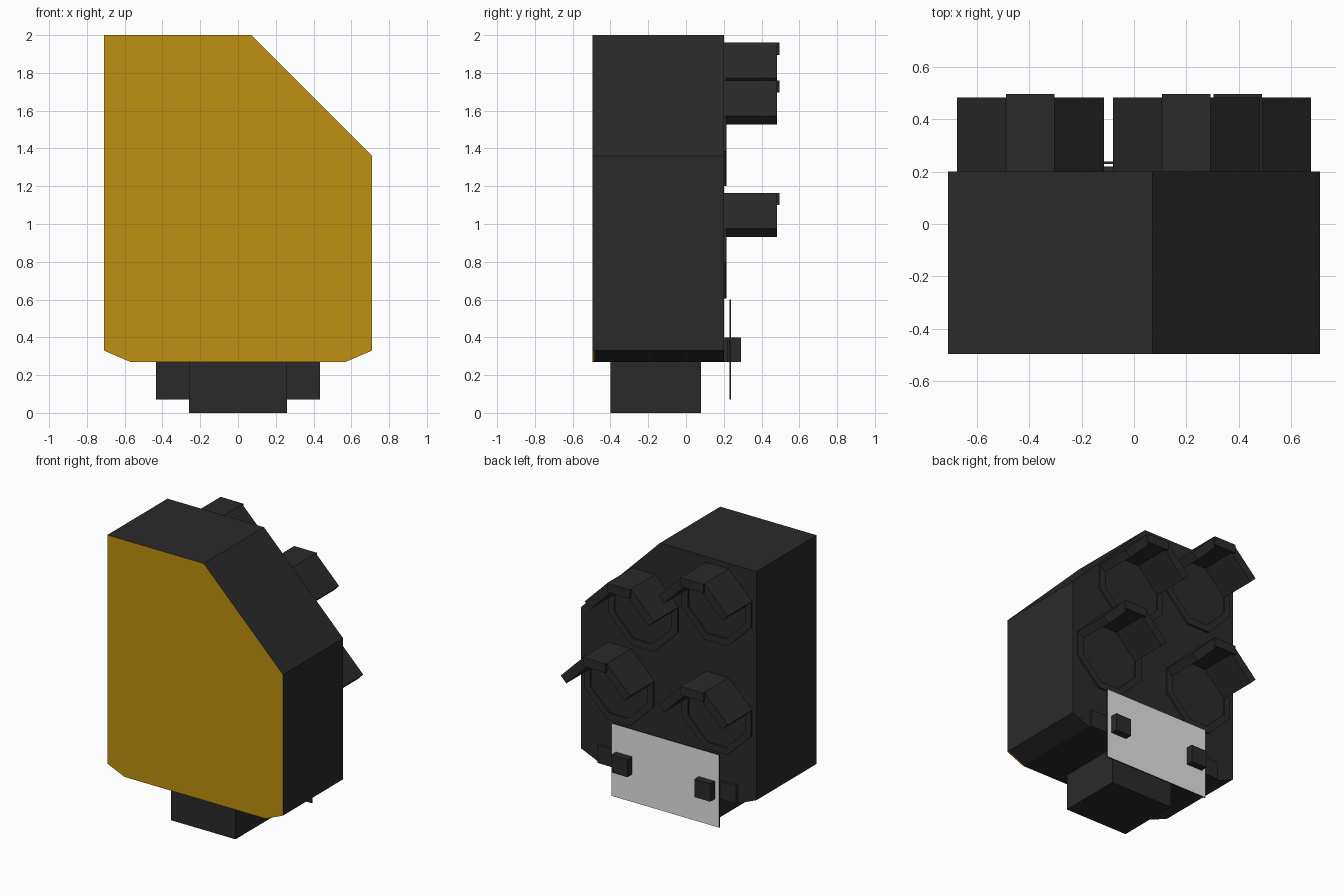
import bpy
import bmesh

if "Cube" in bpy.data.objects:
    bpy.data.objects.remove(bpy.data.objects["Cube"])


def material(name, rgb):
    m = bpy.data.materials.new(name)
    m.diffuse_color = (*rgb, 1.0)
    m.use_nodes = True
    m.node_tree.nodes["Principled BSDF"].inputs["Base Color"].default_value = m.diffuse_color
    return m


BLACK = material("black", (0.023, 0.023, 0.023))
YELLOW = material("yellow", (0.52, 0.28, 0.005))
WHITE = material("pale grey", (0.78, 0.78, 0.78))


def add_object(name, bm, mats, rule=None):
    bmesh.ops.recalc_face_normals(bm, faces=bm.faces)
    bm.normal_update()
    if rule:
        for f in bm.faces:
            f.material_index = 1 if rule(f.normal) else 0
    mesh = bpy.data.meshes.new(name)
    bm.to_mesh(mesh)
    bm.free()
    for m in mats:
        mesh.materials.append(m)
    ob = bpy.data.objects.new(name, mesh)
    bpy.context.collection.objects.link(ob)
    return ob


def prism(name, points, y0, y1, mats=(BLACK,), rule=None):
    """Extrude an xz outline from y0 to y1."""
    bm = bmesh.new()
    face = bm.faces.new([bm.verts.new((x, y0, z)) for x, z in points])
    ext = bmesh.ops.extrude_face_region(bm, geom=[face])
    verts = [v for v in ext["geom"] if isinstance(v, bmesh.types.BMVert)]
    bmesh.ops.translate(bm, verts=verts, vec=(0, y1 - y0, 0))
    return add_object(name, bm, mats, rule)


def box(name, x0, x1, y0, y1, z0, z1, mats=(BLACK,), rule=None):
    return prism(name, [(x0, z0), (x1, z0), (x1, z1), (x0, z1)], y0, y1, mats, rule)


def octagon(cx, cz, a, b):
    pts = [(b, a), (a, b), (a, -b), (b, -a), (-b, -a), (-a, -b), (-a, b), (-b, a)]
    return [(cx + x, cz + z) for x, z in pts]


def ring(name, cx, cz, y0, y1):
    """Octagonal rim around a lens."""
    bm = bmesh.new()
    loops = []
    for a, b in ((0.28, 0.0925), (0.23, 0.076)):
        for y in (y0, y1):
            loops.append([bm.verts.new((x, y, z)) for x, z in octagon(cx, cz, a, b)])
    o0, o1, i0, i1 = loops
    for p, q in ((o0, o1), (o1, i1), (i1, i0), (i0, o0)):
        for k in range(8):
            n = (k + 1) % 8
            bm.faces.new((p[k], p[n], q[n], q[k]))
    return add_object(name, bm, (BLACK,))


# Housing with a cut corner, and its coloured front panel
outline = [(-0.57, 0.27), (0.57, 0.27), (0.71, 0.33), (0.71, 1.36),
           (0.07, 2.0), (-0.71, 2.0), (-0.71, 0.33)]
prism("housing", outline, -0.485, 0.20)
prism("front_panel", outline, -0.495, -0.485, (BLACK, YELLOW),
      lambda n: n.y < -0.5 or (n.z < -0.5 and abs(n.x) > 0.1))

# Mounting foot and rear bracket
box("mounting_foot", -0.26, 0.26, -0.40, 0.08, 0.0, 0.28)
box("rear_bracket", -0.56, 0.56, 0.16, 0.22, 0.27, 0.40)

# Rear plate, pale on its outer side, with two clamps
box("rear_plate", -0.435, 0.435, 0.229, 0.238, 0.07, 0.60, (BLACK, WHITE),
    lambda n: n.y > 0.5)
for s in (-1, 1):
    x0, x1 = sorted((0.27 * s, 0.40 * s))
    box("plate_clamp", x0, x1, 0.20, 0.29, 0.27, 0.40)

# Lamps: rim, recessed lens and three-sided hood
for cx, cz in ((-0.395, 1.68), (0.20, 1.48), (0.395, 0.885), (-0.395, 0.885)):
    ring("lamp_rim", cx, cz, 0.195, 0.214)
    prism("lamp_lens", octagon(cx, cz, 0.23, 0.076), 0.195, 0.203)
    box("hood_top", cx - 0.0925, cx + 0.0925, 0.20, 0.495, cz + 0.216, cz + 0.28)
    for s in (-1, 1):
        flank = [(0.0925, 0.28), (0.28, 0.0925), (0.235, 0.0475), (0.0475, 0.235)]
        prism("hood_side", [(cx + s * x, cz + z) for x, z in flank], 0.20, 0.482)
